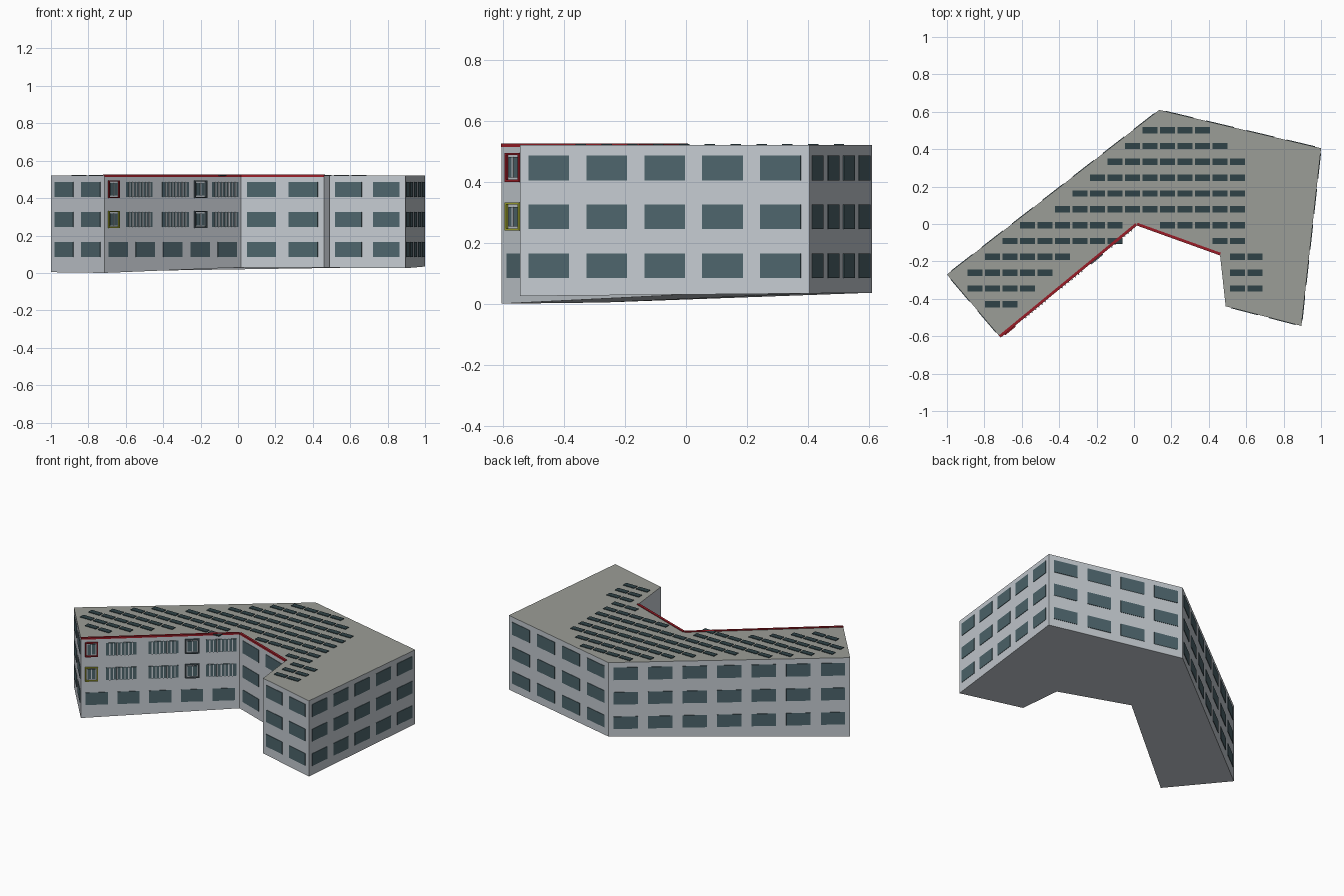
import bpy, bmesh
from mathutils import Vector

if "Cube" in bpy.data.objects:
    bpy.data.objects.remove(bpy.data.objects["Cube"])

def mat(name, rgb):
    m = bpy.data.materials.new(name)
    m.diffuse_color = (*rgb, 1)
    m.use_nodes = True
    m.node_tree.nodes["Principled BSDF"].inputs["Base Color"].default_value = m.diffuse_color
    return m

WALL = mat("pale_wall", (0.56, 0.60, 0.64))
ROOF = mat("roof_grey", (0.33, 0.34, 0.31))
GLASS = mat("window_glass", (0.075, 0.13, 0.15))
PANEL = mat("solar_panel", (0.028, 0.055, 0.063))
RED = mat("red_trim", (0.33, 0.012, 0.02))
LIME = mat("lime_trim", (0.36, 0.38, 0.03))
SLATE = mat("slate_trim", (0.08, 0.11, 0.13))

# Footprint, counterclockwise: x, y, height of the sloping base
PLAN = [(-1.0, -0.27, 0.004), (-0.715, -0.605, 0.0), (0.015, -0.005, 0.03),
        (0.46, -0.165, 0.03), (0.49, -0.44, 0.028), (0.895, -0.545, 0.025),
        (1.0, 0.405, 0.034), (0.135, 0.61, 0.036)]
TOP = 0.52
FLOORS = [(0.085, 0.165), (0.245, 0.325), (0.405, 0.487)]

def finish(name, bm, *mats):
    bmesh.ops.recalc_face_normals(bm, faces=bm.faces[:])
    me = bpy.data.meshes.new(name)
    bm.to_mesh(me)
    bm.free()
    for m in mats:
        me.materials.append(m)
    ob = bpy.data.objects.new(name, me)
    bpy.context.collection.objects.link(ob)
    return ob

def box(bm, o, u, n, u0, u1, n0, n1, z0, z1):
    """Box along direction u and normal n from origin o."""
    ring = [(u0, n0), (u1, n0), (u1, n1), (u0, n1)]
    lo = [bm.verts.new(o + u * a + n * b + Vector((0, 0, z0))) for a, b in ring]
    hi = [bm.verts.new(o + u * a + n * b + Vector((0, 0, z1))) for a, b in ring]
    bm.faces.new(lo[::-1])
    bm.faces.new(hi)
    for i in range(4):
        j = (i + 1) % 4
        bm.faces.new((lo[i], lo[j], hi[j], hi[i]))

def wall(i):
    """Origin, direction, outward normal and length of one wall."""
    a, b = Vector((*PLAN[i][:2], 0)), Vector((*PLAN[(i + 1) % 8][:2], 0))
    u = (b - a).normalized()
    return a, u, Vector((u.y, -u.x, 0)), (b - a).length

# Building body: walls with a roof-coloured top
bm = bmesh.new()
lo = [bm.verts.new(p) for p in PLAN]
hi = [bm.verts.new((p[0], p[1], TOP)) for p in PLAN]
bm.faces.new(lo[::-1])
bm.faces.new(hi).material_index = 1
for i in range(8):
    j = (i + 1) % 8
    bm.faces.new((lo[i], lo[j], hi[j], hi[i]))
finish("building_body", bm, WALL, ROOF)

# Regular windows: wall index -> number of bays
bm = bmesh.new()
for i, count in {0: 2, 1: 5, 2: 2, 4: 2, 5: 5, 6: 4, 7: 7}.items():
    o, u, n, length = wall(i)
    pitch = length / count
    for z0, z1 in (FLOORS[:1] if i == 1 else FLOORS):
        for k in range(count):
            c = (k + 0.5) * pitch
            box(bm, o, u, n, c - 0.35 * pitch, c + 0.35 * pitch, -0.002, 0.003, z0, z1)
finish("windows", bm, GLASS)

# Courtyard facade upper floors: slatted wide windows and framed windows
o, u, n, length = wall(1)
def along(x):
    return (x + 0.715) / 0.73 * length

glass, slats = bmesh.new(), bmesh.new()
for z0, z1 in FLOORS[1:]:
    for x0, x1 in ((-0.60, -0.46), (-0.405, -0.265), (-0.14, 0.0)):
        a, b = along(x0), along(x1)
        box(glass, o, u, n, a, b, -0.002, 0.003, z0, z1)
        step = (b - a) / 8
        for k in range(1, 8):
            c = a + k * step
            box(slats, o, u, n, c - 0.0035, c + 0.0035, 0.0, 0.009, z0, z1)

def framed_window(name, x0, x1, z0, z1, colour):
    a, b, t = along(x0), along(x1), 0.007
    f = bmesh.new()
    box(f, o, u, n, a, a + t, 0, 0.009, z0, z1)
    box(f, o, u, n, b - t, b, 0, 0.009, z0, z1)
    box(f, o, u, n, a + t, b - t, 0, 0.009, z0, z0 + t)
    box(f, o, u, n, a + t, b - t, 0, 0.009, z1 - t, z1)
    finish(name, f, colour)
    box(glass, o, u, n, a + 0.014, b - 0.014, -0.002, 0.004, z0 + 0.014, z1 - 0.014)
    c = (a + b) / 2
    box(slats, o, u, n, c - 0.003, c + 0.003, 0, 0.007, z0 + 0.014, z1 - 0.014)

framed_window("red_window_frame", -0.695, -0.637, 0.40, 0.495, RED)
framed_window("lime_window_frame", -0.695, -0.637, 0.24, 0.332, LIME)
framed_window("upper_slate_frame", -0.235, -0.17, 0.40, 0.495, SLATE)
framed_window("lower_slate_frame", -0.235, -0.17, 0.24, 0.332, SLATE)
finish("courtyard_glass", glass, GLASS)
finish("window_slats", slats, WALL)

# Red trim along the inner roof edge
bm = bmesh.new()
for i in (1, 2):
    o, u, n, length = wall(i)
    box(bm, o, u, n, 0, length, -0.012, 0.003, 0.514, 0.525)
finish("red_roof_trim", bm, RED)

# Solar panels: runs of grid columns per row, from back to front
RUNS = [[(0, 3)], [(-1, 4)], [(-2, 5)], [(-3, 5)], [(-4, 5)], [(-5, 5)],
        [(-7, -2), (1, 5)], [(-8, -2), (4, 5)], [(-9, -5), (5, 6)],
        [(-10, -6), (5, 6)], [(-10, -7), (5, 6)], [(-9, -8)]]
bm = bmesh.new()
X, Y = Vector((1, 0, 0)), Vector((0, 1, 0))
for r, runs in enumerate(RUNS):
    for first, last in runs:
        for k in range(first, last + 1):
            c = Vector((0.085 + 0.0935 * k, 0.502 - 0.0847 * r, 0))
            box(bm, c, X, Y, -0.04, 0.04, -0.017, 0.017, TOP - 0.002, TOP + 0.004)
finish("solar_panels", bm, PANEL)
